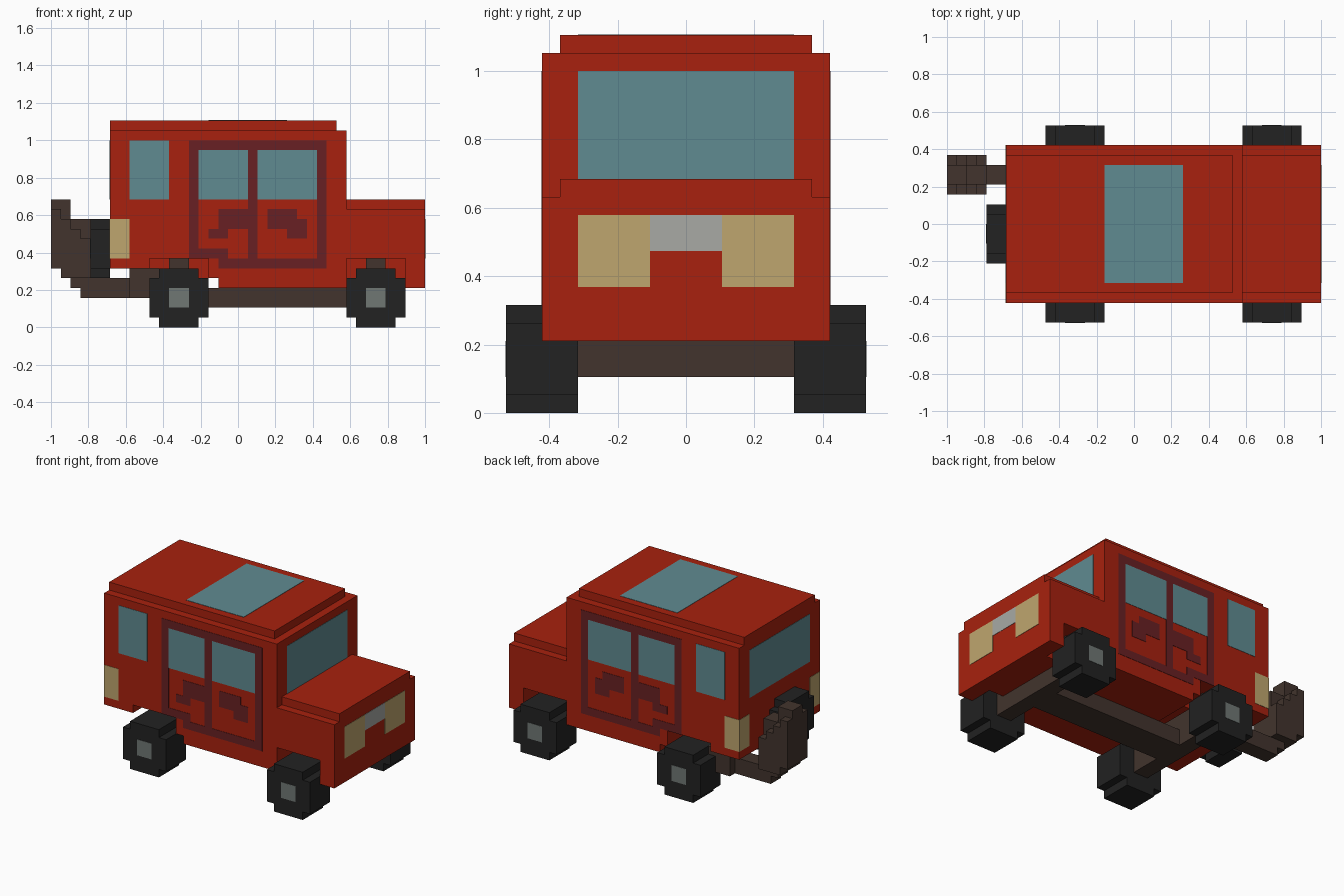
import bpy, bmesh

if "Cube" in bpy.data.objects:
    bpy.data.objects.remove(bpy.data.objects["Cube"], do_unlink=True)

U = 1 / 19   # block size: the model is 38 blocks long
T = 0.04     # paint plate half thickness, in blocks


def material(name, rgb):
    lin = [((c / 255 + 0.055) / 1.055) ** 2.4 for c in rgb] + [1]
    m = bpy.data.materials.new(name)
    m.use_nodes = True
    m.diffuse_color = lin
    m.node_tree.nodes["Principled BSDF"].inputs["Base Color"].default_value = lin
    return m


red = material("body red", (168, 33, 14))
maroon = material("door trim maroon", (104, 32, 35))
glass = material("window glass", (96, 139, 145))
lamp = material("lamp yellow", (191, 166, 110))
silver = material("grille silver", (168, 170, 165))
hub_grey = material("hub grey", (112, 119, 116))
rubber = material("tyre black", (34, 34, 34))
brown = material("chassis brown", (66, 52, 45))


def blocks(name, mat, boxes):
    """One object from boxes (x0, x1, y0, y1, z0, z1) in block units, x counted from the rear."""
    bm = bmesh.new()
    for x0, x1, y0, y1, z0, z1 in boxes:
        vs = bmesh.ops.create_cube(bm, size=1)["verts"]
        for v in vs:
            v.co.x = ((x1 if v.co.x > 0 else x0) - 19) * U
            v.co.y = (y1 if v.co.y > 0 else y0) * U
            v.co.z = (z1 if v.co.z > 0 else z0) * U
    me = bpy.data.meshes.new(name)
    bm.to_mesh(me)
    bm.free()
    me.materials.append(mat)
    ob = bpy.data.objects.new(name, me)
    bpy.context.collection.objects.link(ob)
    return ob


def side_paint(name, mat, rects, y=8):
    """Plates (x0, x1, z0, z1) on the left and right flanks."""
    for label, s in (("left", 1), ("right", -1)):
        blocks(f"{label}_{name}", mat,
               [(a, b, s * y - T, s * y + T, c, d) for a, b, c, d in rects])


def end_paint(name, mat, x, rects):
    """Plates (y0, y1, z0, z1) on a face across the length."""
    blocks(name, mat, [(x - T, x + T, a, b, c, d) for a, b, c, d in rects])


# Body shell with wheel arches cut out by its block layout
blocks("cabin", red, [
    (6, 30, -8, 8, 7, 20),
    (6, 10, -8, 8, 6, 7),
    (16, 17, -8, 8, 5, 7),
    (17, 30, -8, 8, 4, 7),
    (10, 16, -5, 5, 6, 7),
    (15, 16, -5, 5, 5, 6)])
blocks("roof", red, [(6, 29, -7, 7, 20, 21)])
blocks("hood", red, [
    (30, 38, -8, 8, 7, 12),
    (30, 38, -7, 7, 12, 13),
    (36, 38, -8, 8, 4, 7),
    (30, 36, -5, 5, 4, 7)])

# Chassis
blocks("centre_beam", brown, [(13, 33, -2, 2, 2, 4)])
for name, x in (("rear", 13), ("front", 33)):
    blocks(f"{name}_axle", brown, [(x - 1, x + 1, -6, 6, 2, 4),
                                   (x - 1, x + 1, -6, 6, 4, 7)])

# Wheels
for end, x in (("rear", 13), ("front", 33)):
    for side, y0, y1 in (("left", 6, 10), ("right", -10, -6)):
        blocks(f"{end}_{side}_tyre", rubber, [
            (x - 3, x + 3, y0, y1, 1, 5),
            (x - 2, x + 2, y0, y1, 0, 1),
            (x - 2, x + 2, y0, y1, 5, 6)])
    side_paint(f"{end}_hub", hub_grey, [(x - 1, x + 1, 2, 4)], y=10)

# Spare wheel on the rear
blocks("spare_tyre", rubber, [
    (4, 6, -4, 2, 6, 10),
    (4, 6, -3, 1, 5, 6),
    (4, 6, -3, 1, 10, 11)])
end_paint("spare_hub", hub_grey, 4, [(-2, 0, 7, 9)])

# Exhaust: muffler, tail pipe and stepped upright stack
blocks("muffler", brown, [(8, 12, 3, 7, 3, 6)])
blocks("tail_pipe", brown, [(3, 8, 4, 6, 3, 5)])
stack = []
for i, (low, core_top) in enumerate(((6, 13), (5, 13), (4, 11), (3, 11))):
    stack.append((i, i + 1, 4, 6, low, core_top))
    for y in (3, 6):
        stack.append((i, i + 1, y, y + 1, max(low, 5), 12 - i))
blocks("exhaust_stack", brown, stack)

# Side windows, doors and rear corner lamps
side_paint("windows", glass, [(8, 12, 13, 19), (15, 20, 13, 18), (21, 27, 13, 18)])
side_paint("door_trim", maroon, [
    (14, 15, 7, 19), (20, 21, 6, 19), (27, 28, 6, 19),
    (15, 20, 18, 19), (21, 27, 18, 19),
    (15, 18, 7, 8), (17, 20, 6, 7), (21, 27, 6, 7)])
side_paint("door_handles", maroon, [
    (17, 20, 10, 12), (16, 18, 9, 10),
    (22, 25, 11, 12), (22, 26, 10, 11), (24, 26, 9, 10)])
side_paint("rear_lamp_side", lamp, [(6, 8, 7, 11)])

# Paint on the front and rear ends
end_paint("windscreen", glass, 30, [(-6, 6, 13, 19)])
end_paint("headlamps", lamp, 38, [(-6, -2, 7, 11), (2, 6, 7, 11)])
end_paint("grille", silver, 38, [(-2, 2, 9, 11)])
end_paint("rear_window", glass, 6, [(-6, 6, 13, 19)])
end_paint("rear_lamps", lamp, 6, [(-8, -6, 7, 11), (6, 8, 7, 11)])

# Sunroof
blocks("sunroof", glass, [(16, 24, -6, 6, 21 - T, 21 + T)])
